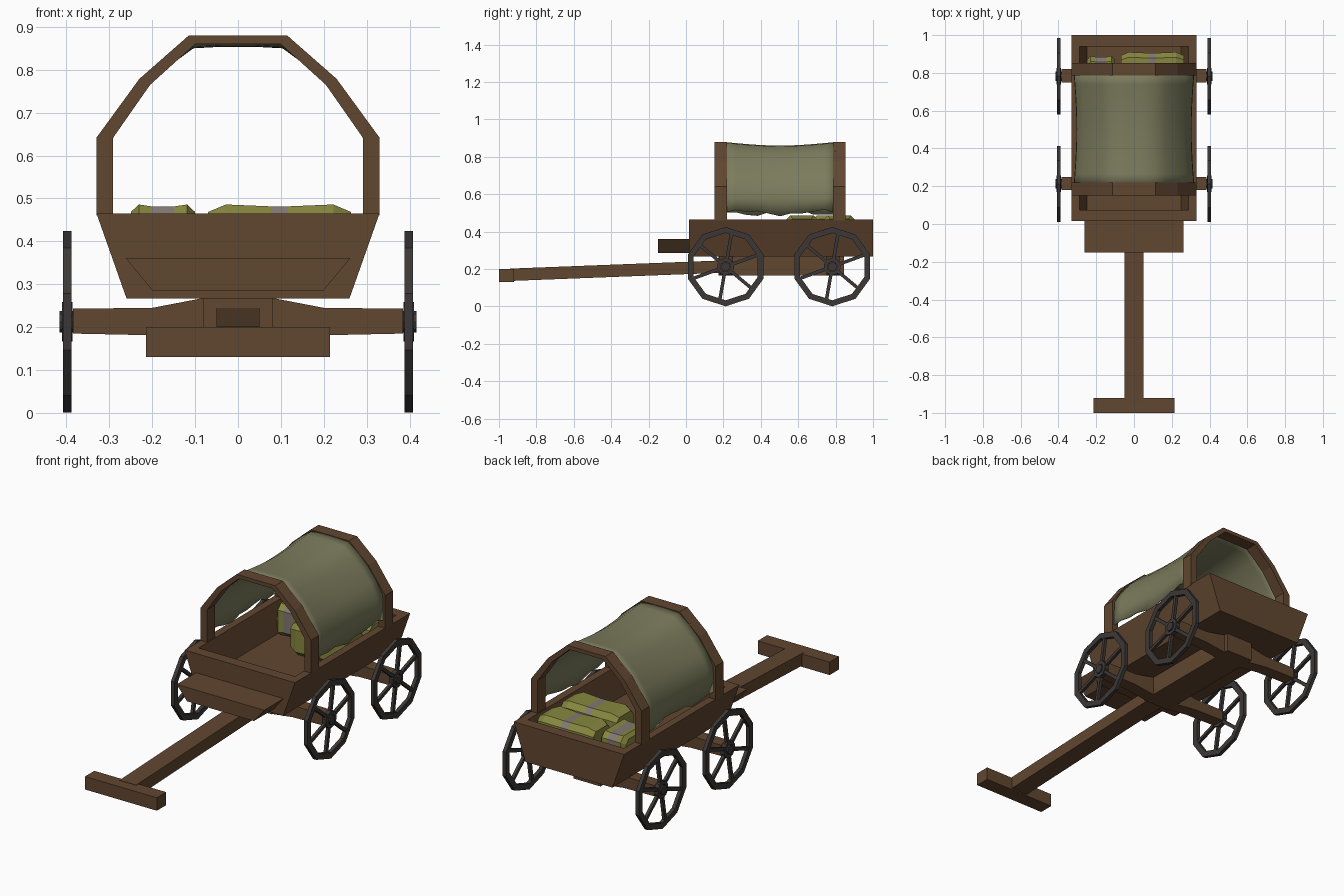
import bpy, bmesh, math
from mathutils import Vector

if "Cube" in bpy.data.objects:
    bpy.data.objects.remove(bpy.data.objects["Cube"])


def material(name, rgb):
    m = bpy.data.materials.new(name)
    m.diffuse_color = (*rgb, 1)
    m.use_nodes = True
    m.node_tree.nodes["Principled BSDF"].inputs["Base Color"].default_value = m.diffuse_color
    return m


WOOD = material("wood", (0.12, 0.062, 0.03))
IRON = material("dark_iron", (0.045, 0.039, 0.037))
CLOTH = material("canvas_cloth", (0.2, 0.2, 0.11))
SACK = material("sack_cloth", (0.24, 0.24, 0.05))
STRAP = material("strap", (0.22, 0.19, 0.17))


def loft(name, rings, mat, closed=False):
    """Skin a list of equal-length point rings; cap the ends unless closed."""
    bm = bmesh.new()
    vs = [[bm.verts.new(p) for p in r] for r in rings]
    n = len(rings[0])
    pairs = list(zip(vs, vs[1:])) + ([(vs[-1], vs[0])] if closed else [])
    for a, b in pairs:
        for i in range(n):
            j = (i + 1) % n
            bm.faces.new((a[i], a[j], b[j], b[i]))
    if not closed:
        bm.faces.new(vs[0])
        bm.faces.new(vs[-1])
    bmesh.ops.recalc_face_normals(bm, faces=bm.faces)
    me = bpy.data.meshes.new(name)
    bm.to_mesh(me)
    bm.free()
    ob = bpy.data.objects.new(name, me)
    bpy.context.collection.objects.link(ob)
    me.materials.append(mat)
    return ob


def prism_y(name, profile, y0, y1, mat=WOOD):
    return loft(name, [[(x, y, z) for x, z in profile] for y in (y0, y1)], mat)


def rect(x, z0, z1):
    return [(-x, z0), (x, z0), (x, z1), (-x, z1)]


def mirrored(half):
    return half + [(-x, z) for x, z in reversed(half)]


# Wagon bed: outer shell, rim and recessed floor
def bed_ring(x, y0, y1, z):
    return [(-x, y0, z), (x, y0, z), (x, y1, z), (-x, y1, z)]


loft("wagon_bed", [bed_ring(0.26, 0.015, 1.0, 0.267), bed_ring(0.33, 0.015, 1.0, 0.465),
                   bed_ring(0.288, 0.075, 0.94, 0.465), bed_ring(0.25, 0.075, 0.94, 0.315)], WOOD)

# Driver's seat board
prism_y("seat", [(-0.2, 0.286), (0.2, 0.286), (0.262, 0.361), (-0.262, 0.361)], -0.15, 0.03)

# Undercarriage beam and the two swelled axles
prism_y("undercarriage_beam", rect(0.08, 0.166, 0.268), 0.175, 0.845)
axle = mirrored([(0.385, 0.183), (0.2, 0.18), (0.08, 0.166)]) + \
       list(reversed(mirrored([(0.385, 0.245), (0.2, 0.246), (0.08, 0.268)])))
half = [(0.08, 0.166), (0.2, 0.181), (0.385, 0.185), (0.385, 0.243), (0.2, 0.245), (0.08, 0.268)]
axle = mirrored(half)
for tag, y in (("front", 0.215), ("rear", 0.785)):
    prism_y(tag + "_axle", axle, y - 0.035, y + 0.035)

# Draw pole and cross handle
loft("draw_pole", [[(x, y, z + dz) for x, dz in rect(0.05, 0, 0.066)]
                   for y, z in ((-0.94, 0.136), (0.2, 0.18))], WOOD)
prism_y("pull_handle", rect(0.215, 0.13, 0.2), -1.0, -0.92)

# Hoops that carry the cover
outer = [(0.33, 0.46), (0.33, 0.642), (0.23, 0.779), (0.115, 0.88)]
inner = [(0.291, 0.46), (0.291, 0.642), (0.205, 0.765), (0.1, 0.86)]
for tag, y0, y1 in (("front", 0.152, 0.22), ("rear", 0.785, 0.852)):
    loft(tag + "_hoop", [[(a[0], y0, a[1]), (a[0], y1, a[1]), (b[0], y1, b[1]), (b[0], y0, b[1])]
                         for a, b in zip(mirrored(outer), mirrored(inner))], WOOD)

# Sagging canvas with a ragged lower hem
path = mirrored([(0.316, 0.5), (0.316, 0.58), (0.314, 0.64), (0.275, 0.71), (0.224, 0.776),
                 (0.17, 0.828), (0.11, 0.872), (0.04, 0.876)])
bm = bmesh.new()
NY = 10
rows = []
for k in range(NY + 1):
    t = k / NY
    s = 1 - 0.045 * math.sin(math.pi * t)
    row = []
    for i, (x, z) in enumerate(path):
        if i in (0, len(path) - 1):
            z += 0.012 * math.sin(9 * t + i) + 0.007 * math.sin(23 * t + 2 * i)
            zz = z
        else:
            zz = 0.45 + (z - 0.45) * s
        row.append(bm.verts.new((x * s, 0.205 + 0.595 * t, zz)))
    rows.append(row)
for a, b in zip(rows, rows[1:]):
    for i in range(len(path) - 1):
        bm.faces.new((a[i], a[i + 1], b[i + 1], b[i])).smooth = True
me = bpy.data.meshes.new("canvas_cover")
bm.to_mesh(me)
bm.free()
me.materials.append(CLOTH)
cover = bpy.data.objects.new("canvas_cover", me)
bpy.context.collection.objects.link(cover)
sol = cover.modifiers.new("thickness", 'SOLIDIFY')
sol.thickness = 0.006
sol.offset = 0


# Strapped sacks: chamfered pillows with a grey band round the middle
def sack(name, cx, cy, hx, hy, z0, z1, band):
    cz, hz = (z0 + z1) / 2, (z1 - z0) / 2
    c = 0.028
    sect = [(-hy, -hz + c), (-hy + c, -hz), (hy - c, -hz), (hy, -hz + c),
            (hy, hz - c), (hy - c, hz), (-hy + c, hz), (-hy, hz - c)]
    stations = [(-hx, 0.8), (-hx * 0.75, 1), (-band, 0.95), (band, 0.95), (hx * 0.75, 1), (hx, 0.8)]
    ob = loft(name, [[(cx + x, cy + y * s, cz + z * s) for y, z in sect] for x, s in stations], SACK)
    ob.data.materials.append(STRAP)
    for p in ob.data.polygons:
        if abs(p.center.x - cx) < band * 0.9:
            p.material_index = 1


sack("rear_sack", 0.097, 0.82, 0.167, 0.09, 0.31, 0.486, 0.02)
sack("middle_sack", 0.097, 0.62, 0.167, 0.09, 0.31, 0.486, 0.02)
sack("small_sack", -0.175, 0.78, 0.075, 0.11, 0.31, 0.486, 0.027)


# Wheels: ten-sided rim, hub and six spokes
def circle(x, y, z, r, n):
    return [(x, y + r * math.sin(2 * math.pi * i / n), z - r * math.cos(2 * math.pi * i / n))
            for i in range(n)]


def wheel(tag, x, y, z):
    loft(tag + "_rim", [circle(x + dx, y, z, r, 10) for dx, r in
                        ((-0.01, 0.212), (0.01, 0.212), (0.01, 0.18), (-0.01, 0.18))], IRON, True)
    loft(tag + "_hub", [circle(x + dx, y, z, r, 10) for dx, r in
                        ((-0.012, 0.046), (0.012, 0.046), (0.012, 0.027), (-0.012, 0.027))], IRON, True)
    loft(tag + "_axle_cap", [circle(x + dx, y, z, 0.025, 8) for dx in (-0.018, 0.018)], IRON)
    for k in range(6):
        a = math.radians(60 * k + 20)
        d, p = Vector((0, math.cos(a), math.sin(a))), Vector((0, -math.sin(a), math.cos(a)))
        o = Vector((x, y, z))
        loft(f"{tag}_spoke_{k + 1}", [[o + d * r + p * u * 0.009 + Vector((v * 0.008, 0, 0))
                                       for u, v in ((-1, -1), (1, -1), (1, 1), (-1, 1))]
                                      for r in (0.035, 0.19)], IRON)


for side, sx in (("left", -1), ("right", 1)):
    for end, y in (("front", 0.212), ("rear", 0.782)):
        wheel(f"{end}_{side}_wheel", sx * 0.398, y, 0.2125)
